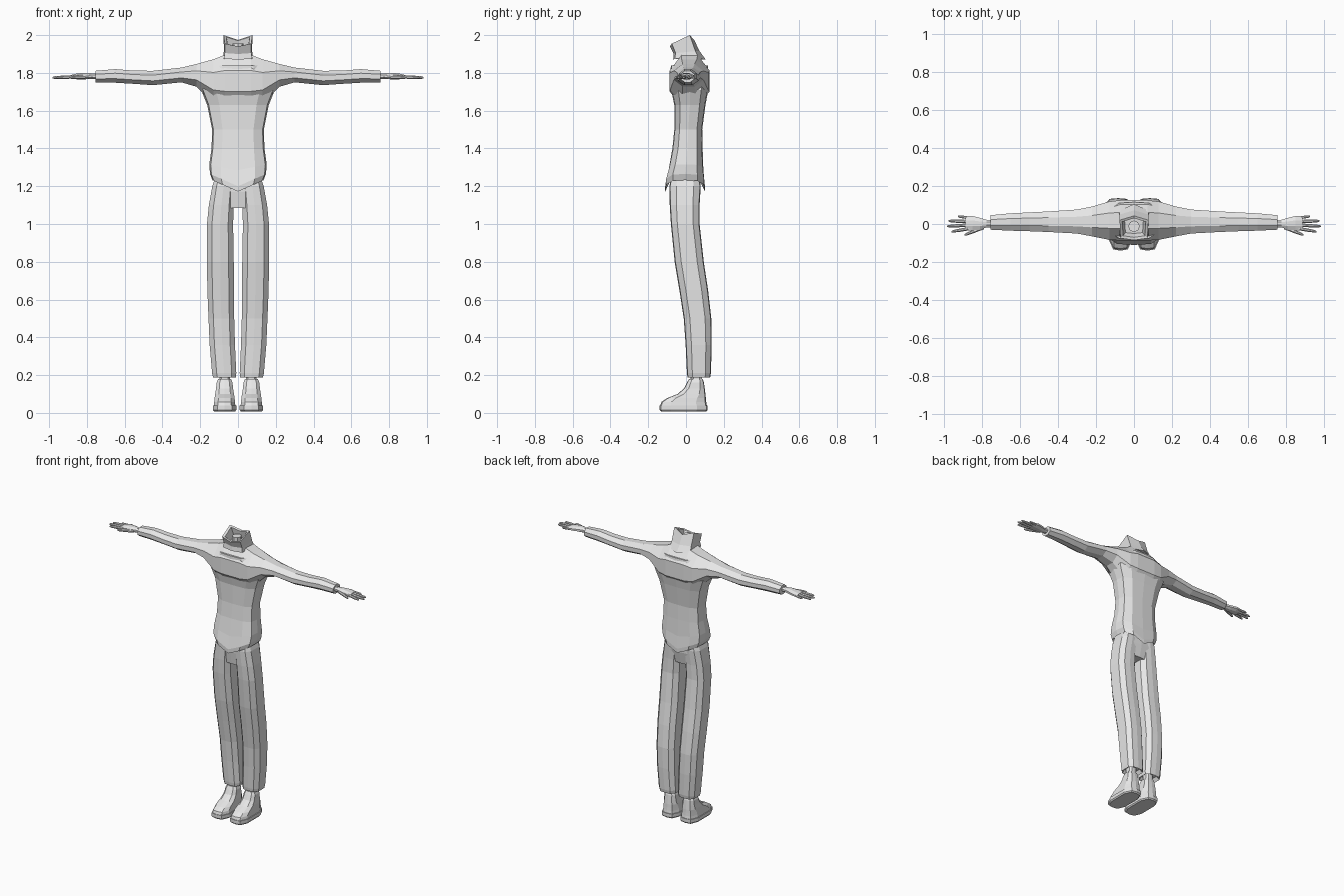
import bpy, bmesh, math
from mathutils import Vector

grey = bpy.data.materials.new("plain_grey")
grey.diffuse_color = (0.8, 0.8, 0.8, 1)

# Half outlines of the cross-sections, mirrored to closed rings
BODY = [(0, -1), (.6, -.95), (.95, -.62), (1, 0), (.95, .62), (.6, .95), (0, 1)]
LIMB = [(0, -1), (.62, -.95), (1, -.55), (1, .55), (.62, .95), (0, 1)]


def closed(half):
    return half + [(-x, y) for x, y in reversed(half[1:-1])]


def ring(half, cx, w, yf, yb, z, rise=0):
    """Horizontal ring; rise lifts its sides above its middle."""
    m, d = (yf + yb) / 2, (yb - yf) / 2
    return [Vector((cx + x * w, m + y * d, z + rise * abs(x))) for x, y in closed(half)]


def side_ring(x, yf, yb, zb, zt, c=.3):
    """Bevelled box section across the x direction."""
    d, h = yb - yf, zt - zb
    pts = [(0, c), (0, 1 - c), (c, 1), (1 - c, 1), (1, 1 - c), (1, c), (1 - c, 0), (c, 0)]
    return [Vector((x, yf + u * d, zb + v * h)) for u, v in pts]


def loft(name, rings, sx=1):
    bm = bmesh.new()
    vs = [[bm.verts.new((p.x * sx, p.y, p.z)) for p in r] for r in rings]
    n = len(vs[0])
    for a, b in zip(vs, vs[1:]):
        for i in range(n):
            bm.faces.new((a[i], a[(i + 1) % n], b[(i + 1) % n], b[i]))
    bm.faces.new(vs[0])
    bm.faces.new(vs[-1])
    bmesh.ops.recalc_face_normals(bm, faces=bm.faces)
    me = bpy.data.meshes.new(name)
    bm.to_mesh(me)
    bm.free()
    me.materials.append(grey)
    ob = bpy.data.objects.new(name, me)
    bpy.context.collection.objects.link(ob)
    return ob


def join(base, others):
    """Weld overlapping solids into one skin."""
    bpy.context.view_layer.objects.active = base
    for o in others:
        m = base.modifiers.new("weld", 'BOOLEAN')
        m.operation, m.solver, m.object = 'UNION', 'EXACT', o
        bpy.ops.object.modifier_apply(modifier=m.name)
        bpy.data.objects.remove(o)


# Shirt: trunk with a pointed hem
trunk = [(.115, -.09, .08, 1.215, .05), (.135, -.11, .1, 1.172, .06),
         (.148, -.11, .1, 1.2, .065), (.152, -.092, .092, 1.285, .03),
         (.14, -.072, .088, 1.4, 0), (.137, -.062, .086, 1.5, 0),
         (.163, -.062, .103, 1.63, 0), (.195, -.078, .118, 1.71, 0),
         (.19, -.085, .124, 1.77, 0), (.13, -.08, .115, 1.84, 0)]
shirt = loft("shirt", [ring(BODY, 0, *t) for t in trunk])

# Shirt: shoulders and sleeves as one span
span = [(.07, -.087, .125, 1.62, 1.895), (.13, -.083, .118, 1.64, 1.872),
        (.22, -.065, .092, 1.727, 1.847), (.3, -.05, .076, 1.75, 1.828),
        (.45, -.042, .066, 1.735, 1.811), (.55, -.038, .061, 1.742, 1.812),
        (.65, -.035, .056, 1.748, 1.82), (.755, -.03, .046, 1.75, 1.811)]
sleeves = loft("sleeves", [side_ring(-s[0], *s[1:]) for s in reversed(span)]
               + [side_ring(*s) for s in span])
join(shirt, [sleeves])

# Open collar, tilted towards the front
def collar_ring(pts):
    return [Vector(p) for p in pts] + [Vector((-x, y, z)) for x, y, z in reversed(pts[1:-1])]

loft("collar", [
    collar_ring([(0, -.068, 1.87), (.075, -.06, 1.875), (.08, .07, 1.875), (0, .105, 1.87)]),
    collar_ring([(0, -.065, 1.9), (.07, -.055, 1.905), (.075, .05, 1.915), (0, .072, 1.915)]),
    collar_ring([(0, -.085, 1.94), (.07, -.075, 1.955), (.076, .02, 2.0), (0, .043, 1.975)]),
    collar_ring([(0, -.07, 1.94), (.057, -.062, 1.953), (.062, .012, 1.99), (0, .03, 1.97)]),
    collar_ring([(0, -.05, 1.91), (.045, -.045, 1.91), (.05, .03, 1.92), (0, .04, 1.92)])])

# Neck stub inside the collar
loft("neck", [[Vector((.03 * math.cos(a * math.pi / 4), -.012 + .03 * math.sin(a * math.pi / 4), z))
               for a in range(8)] for z in (1.88, 1.955)])

# Trousers: hips and two legs
hips = [(.11, -.072, .06, 1.085), (.128, -.083, .078, 1.17), (.125, -.085, .078, 1.25)]
trousers = loft("trousers", [ring(LIMB, 0, *h) for h in hips])
leg = [(.072, .045, .02, .11, .215), (.072, .06, .008, .128, .188),
       (.073, .064, .005, .132, .21), (.083, .067, -.002, .136, .36),
       (.088, .068, -.012, .134, .5), (.092, .07, -.035, .117, .65),
       (.0935, .071, -.06, .094, .8), (.095, .069, -.08, .072, 1.0),
       (.088, .066, -.086, .072, 1.1), (.076, .06, -.088, .078, 1.2),
       (.072, .05, -.08, .072, 1.24)]
join(trousers, [loft("leg", [ring(LIMB, *s) for s in leg], sx) for sx in (1, -1)])

# Shoe and sole sections: half width, toe, heel, height
sole = [(.056, -.132, .108, .008), (.062, -.14, .115, .016), (.062, -.14, .115, .04)]
upper = [(.057, -.136, .11, .04), (.055, -.13, .107, .058), (.053, -.1, .105, .078),
         (.05, -.045, .103, .1), (.045, -.01, .099, .13), (.042, .005, .095, .16),
         (.034, .016, .088, .18)]

# Fingers: knuckle x, y, tip x, y, thickness
fingers = [(.865, .032, .925, .04, .016), (.875, .013, .975, .016, .018),
           (.875, -.006, .983, -.012, .018), (.865, -.024, .96, -.04, .018),
           (.79, -.018, .89, -.057, .02)]
palm = [(.72, -.018, .022, 1.768, 1.796), (.775, -.018, .022, 1.768, 1.798),
        (.81, -.03, .032, 1.766, 1.8), (.85, -.034, .042, 1.766, 1.797),
        (.885, -.034, .04, 1.768, 1.789)]

for sx, side in ((1, "left"), (-1, "right")):
    loft(side + "_sole", [ring(LIMB, .071, *s) for s in sole], sx)
    loft(side + "_shoe", [ring(LIMB, .071, *s) for s in upper], sx)
    loft(side + "_ankle", [ring(LIMB, .071, .028, .025, .085, z) for z in (.16, .23)], sx)
    hand = loft(side + "_hand", [side_ring(*p) for p in palm], sx)
    parts = []
    for x0, y0, x1, y1, t in fingers:
        rings = []
        for f, k in ((0, 1), (.55, .95), (.9, .75), (1, .4)):
            x, y, r = x0 + (x1 - x0) * f, y0 + (y1 - y0) * f, t * k / 2
            z = 1.779 - .004 * f
            rings.append(side_ring(x, y - r, y + r, z - r, z + r))
        parts.append(loft("finger", rings, sx))
    join(hand, parts)
